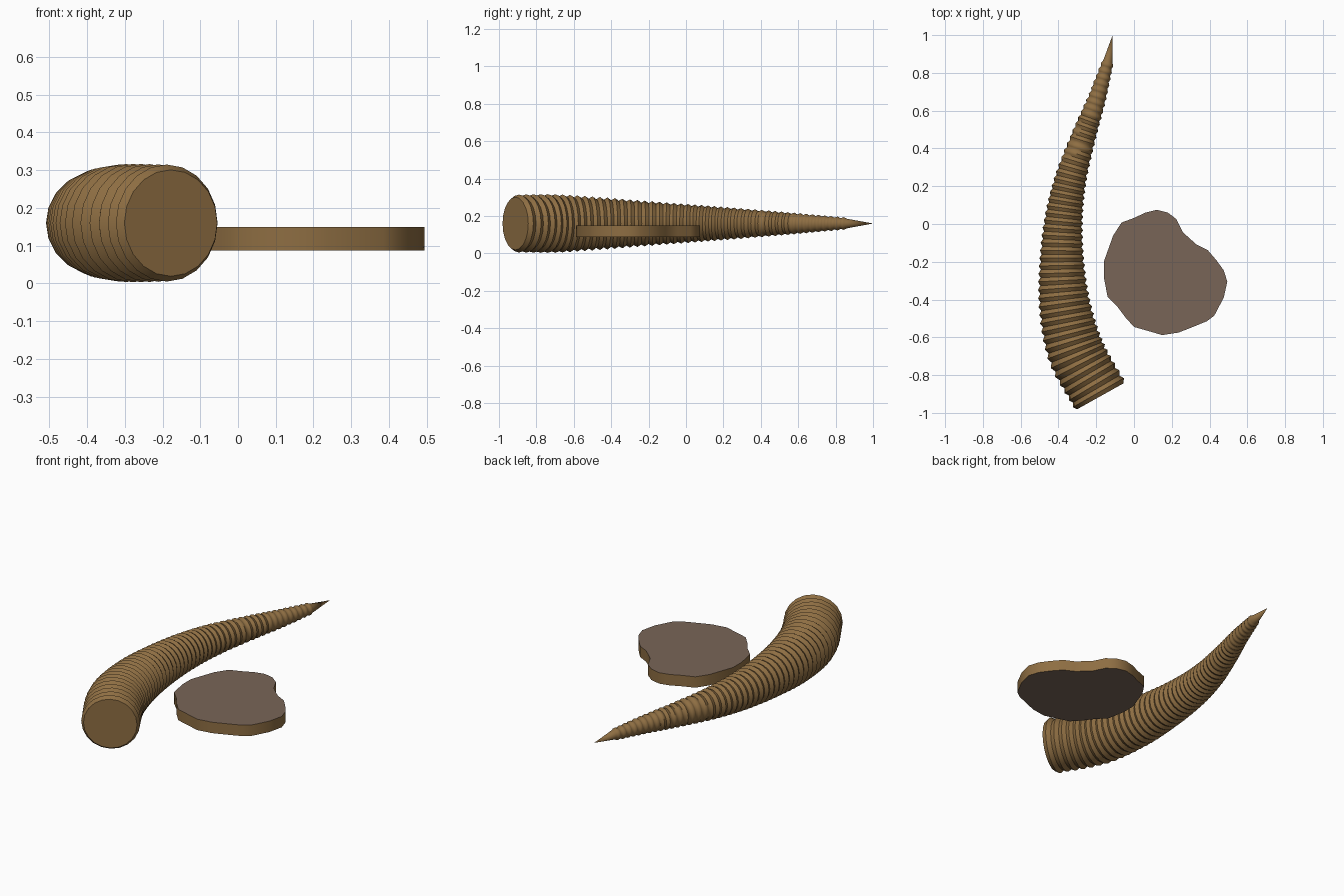
import bpy, bmesh, math
from mathutils import Vector

if "Cube" in bpy.data.objects:
    bpy.data.objects.remove(bpy.data.objects["Cube"])


def material(name, rgb):
    m = bpy.data.materials.new(name)
    m.diffuse_color = (*rgb, 1)
    m.use_nodes = True
    m.node_tree.nodes["Principled BSDF"].inputs["Base Color"].default_value = m.diffuse_color
    return m


BROWN = material("horn brown", (0.27, 0.155, 0.055))
GREY = material("greyish brown", (0.19, 0.13, 0.095))


def finish(bm, name, mats):
    bmesh.ops.recalc_face_normals(bm, faces=bm.faces)
    me = bpy.data.meshes.new(name)
    bm.to_mesh(me)
    bm.free()
    ob = bpy.data.objects.new(name, me)
    bpy.context.collection.objects.link(ob)
    for m in mats:
        me.materials.append(m)
    return ob


def spline(pts, t):
    """Catmull-Rom point, t in 0..1"""
    n = len(pts) - 1
    i = min(int(t * n), n - 1)
    u = t * n - i
    p1, p2 = pts[i], pts[i + 1]
    p0 = pts[i - 1] if i > 0 else p1 * 2 - p2
    p3 = pts[i + 2] if i + 2 <= n else p2 * 2 - p1
    return 0.5 * (2 * p1 + (p2 - p0) * u + (2 * p0 - 5 * p1 + 4 * p2 - p3) * u * u
                  + (3 * p1 - p0 - 3 * p2 + p3) * u ** 3)


# Horn: ridged tapering tube along a bowed path, radius stored as third value
PATH = [Vector(p) for p in [
    (-0.178, -0.912, 0.148), (-0.305, -0.68, 0.149), (-0.365, -0.44, 0.134),
    (-0.382, -0.2, 0.115), (-0.372, 0.03, 0.098), (-0.335, 0.24, 0.082),
    (-0.268, 0.46, 0.064), (-0.198, 0.66, 0.047), (-0.138, 0.86, 0.029)]]
RINGS, SIDES, ZC = 48, 20, 0.16
STEPS = RINGS * 4

bm = bmesh.new()
loops = []
for k in range(STEPS + 1):
    t = k / STEPS
    p = spline(PATH, t)
    d = spline(PATH, min(t + 0.01, 1)) - spline(PATH, max(t - 0.01, 0))
    side = Vector((d.y, -d.x, 0)).normalized()
    r = p.z + (0.0025 + 0.03 * p.z) * (-math.cos(2 * math.pi * k / 4))
    loops.append([bm.verts.new(Vector((p.x, p.y, ZC)) + side * r * math.cos(a)
                               + Vector((0, 0, r * math.sin(a))))
                  for a in (2 * math.pi * j / SIDES for j in range(SIDES))])
for a, b in zip(loops, loops[1:]):
    for j in range(SIDES):
        n = (j + 1) % SIDES
        bm.faces.new((a[j], a[n], b[n], b[j]))
bm.faces.new(loops[0])
tip = bm.verts.new((-0.113, 1.0, ZC))
for j in range(SIDES):
    bm.faces.new((loops[-1][j], loops[-1][(j + 1) % SIDES], tip))
horn = finish(bm, "ridged_horn", [BROWN])
bpy.context.view_layer.objects.active = horn
horn.select_set(True)
bpy.ops.object.shade_smooth_by_angle(angle=math.radians(50))

# Slab: irregular flat slice with brown rim and greyish faces
OUTLINE = [(-0.16, -0.2), (-0.11, -0.06), (-0.065, 0.008), (0, 0.032), (0.06, 0.06),
           (0.12, 0.075), (0.18, 0.06), (0.225, 0.025), (0.26, -0.045), (0.33, -0.108),
           (0.39, -0.138), (0.435, -0.19), (0.475, -0.245), (0.494, -0.305),
           (0.475, -0.39), (0.425, -0.485), (0.385, -0.515), (0.30, -0.55),
           (0.235, -0.575), (0.15, -0.588), (0.0, -0.545), (-0.045, -0.495),
           (-0.09, -0.435), (-0.14, -0.385), (-0.16, -0.28)]
bm = bmesh.new()
base = bm.faces.new([bm.verts.new((x, y, 0.087)) for x, y in OUTLINE])
ext = bmesh.ops.extrude_face_region(bm, geom=[base], use_keep_orig=True)
bmesh.ops.translate(bm, vec=(0, 0, 0.063),
                    verts=[v for v in ext["geom"] if isinstance(v, bmesh.types.BMVert)])
bm.normal_update()
for f in bm.faces:
    f.material_index = 1 if abs(f.normal.z) > 0.9 else 0
slab = finish(bm, "flat_slab", [BROWN, GREY])
bpy.ops.object.select_all(action='DESELECT')
bpy.context.view_layer.objects.active = slab
slab.select_set(True)
bpy.ops.object.shade_smooth_by_angle(angle=math.radians(40))
